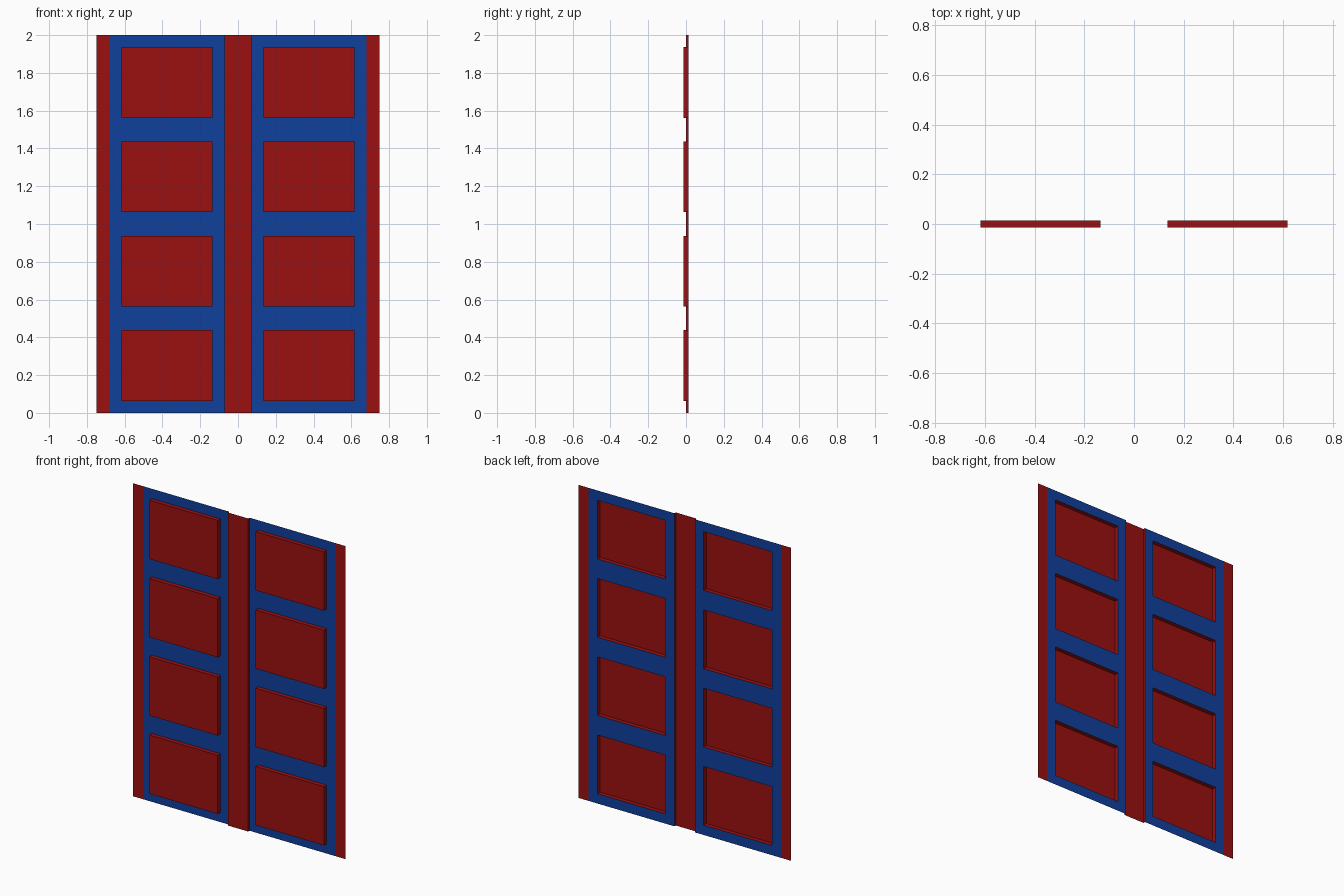
import bpy, bmesh

if "Cube" in bpy.data.objects:
    bpy.data.objects.remove(bpy.data.objects["Cube"])

D = 0.0135                 # half of the total depth
BACK, MID, FRONT = D, 0.0, -D
HEIGHT, ROWS = 2.0, 4
X_OUT, X_FRAME, X_PANEL, X_PANEL_IN, X_POST = 0.75, 0.68, 0.617, 0.134, 0.072
MARGIN = 0.0625            # frame above and below each panel


def material(name, rgb):
    mat = bpy.data.materials.new(name)
    mat.diffuse_color = (*rgb, 1.0)
    mat.use_nodes = True
    mat.node_tree.nodes["Principled BSDF"].inputs["Base Color"].default_value = mat.diffuse_color
    return mat


RED = material("red_paint", (0.33, 0.005, 0.005))
BLUE = material("blue_paint", (0.005, 0.05, 0.33))


def finish(name, bm, mat):
    bmesh.ops.remove_doubles(bm, verts=bm.verts, dist=1e-5)
    me = bpy.data.meshes.new(name)
    bm.to_mesh(me)
    bm.free()
    me.materials.append(mat)
    ob = bpy.data.objects.new(name, me)
    bpy.context.collection.objects.link(ob)
    return ob


def sheet(bm, x0, x1, z0, z1, y):
    """Front-facing rectangle."""
    return bm.faces.new([bm.verts.new(p) for p in
                         ((x0, y, z0), (x1, y, z0), (x1, y, z1), (x0, y, z1))])


def wall(bm, a, b, y_front, y_back):
    """Return wall from the front edge a-b to the back plane."""
    pts = [(a[0], y_front, a[1]), (a[0], y_back, a[1]),
           (b[0], y_back, b[1]), (b[0], y_front, b[1])]
    return bm.faces.new([bm.verts.new(p) for p in pts])


def both_sides(x0, x1):
    return (("left", -x1, -x0), ("right", x0, x1))


rows = [(i * HEIGHT / ROWS + MARGIN, (i + 1) * HEIGHT / ROWS - MARGIN) for i in range(ROWS)]

# Flat blue frames, one per side, with openings behind the panels
for side, x0, x1 in both_sides(X_POST, X_FRAME):
    px0, px1 = (-X_PANEL, -X_PANEL_IN) if side == "left" else (X_PANEL_IN, X_PANEL)
    xs = [x0, px0, px1, x1]
    zs = [0.0] + [z for r in rows for z in r] + [HEIGHT]
    bm = bmesh.new()
    for i in range(3):
        for j in range(len(zs) - 1):
            if not (i == 1 and j % 2 == 1):
                sheet(bm, xs[i], xs[i + 1], zs[j], zs[j + 1], BACK)
    finish(f"{side}_frame", bm, BLUE)

# Raised red panels, open at the back
for side, x0, x1 in both_sides(X_PANEL_IN, X_PANEL):
    for n, (z0, z1) in enumerate(rows, 1):
        bm = bmesh.new()
        sheet(bm, x0, x1, z0, z1, FRONT)
        corners = [(x0, z0), (x1, z0), (x1, z1), (x0, z1)]
        for k in range(4):
            wall(bm, corners[k], corners[(k + 1) % 4], FRONT, BACK)
        finish(f"{side}_panel_{n}", bm, RED)

# Outer red edge strips, flush with the frames
for side, x0, x1 in both_sides(X_FRAME, X_OUT):
    bm = bmesh.new()
    sheet(bm, x0, x1, 0.0, HEIGHT, BACK)
    finish(f"{side}_edge_strip", bm, RED)

# Raised centre post with side returns
bm = bmesh.new()
sheet(bm, -X_POST, X_POST, 0.0, HEIGHT, MID)
wall(bm, (X_POST, 0.0), (X_POST, HEIGHT), MID, BACK)
wall(bm, (-X_POST, HEIGHT), (-X_POST, 0.0), MID, BACK)
finish("centre_post", bm, RED)
